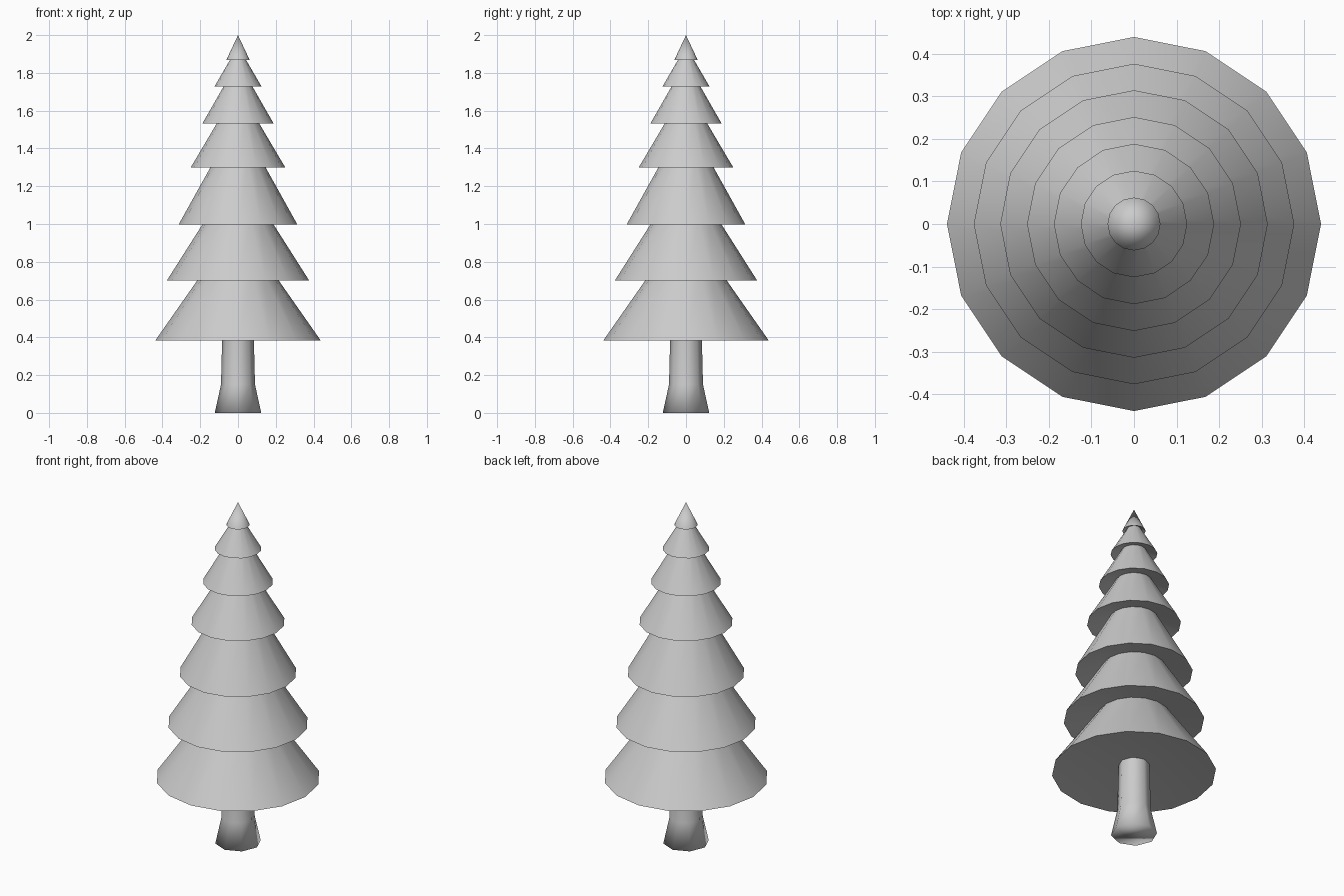
import bpy, bmesh, math

if "Cube" in bpy.data.objects:
    bpy.data.objects.remove(bpy.data.objects["Cube"])


def lathe(name, profile, sides, angle, cap=False):
    """Revolve (radius, z) points around z; radius 0 makes a pole."""
    bm = bmesh.new()
    rings = []
    for r, z in profile:
        n = 1 if r == 0 else sides
        rings.append([bm.verts.new((r * math.cos(2 * math.pi * i / sides),
                                    r * math.sin(2 * math.pi * i / sides), z))
                      for i in range(n)])
    for a, b in zip(rings, rings[1:]):
        for i in range(sides):
            j = (i + 1) % sides
            quad = [a[i % len(a)], a[j % len(a)], b[j % len(b)], b[i % len(b)]]
            bm.faces.new(list(dict.fromkeys(quad)))
    if cap:
        bm.faces.new(rings[0][::-1])
    bmesh.ops.recalc_face_normals(bm, faces=bm.faces)
    mesh = bpy.data.meshes.new(name)
    bm.to_mesh(mesh)
    bm.free()
    obj = bpy.data.objects.new(name, mesh)
    bpy.context.collection.objects.link(obj)
    bpy.ops.object.select_all(action='DESELECT')
    obj.select_set(True)
    bpy.context.view_layer.objects.active = obj
    bpy.ops.object.shade_smooth_by_angle(angle=math.radians(angle))
    return obj


# Trunk, flared at the foot, fully smooth shaded
lathe("trunk", [(0.123, 0), (0.09, 0.15), (0.083, 0.43)], 8, 180, cap=True)

# Foliage tiers: skirt radius, skirt height, radius at the next skirt's height
tiers = [(0.439, 0.382, 0.215), (0.376, 0.702, 0.188), (0.314, 0.998, 0.147),
         (0.251, 1.298, 0.112), (0.188, 1.533, 0.077), (0.125, 1.727, 0.043),
         (0.062, 1.868, 0)]
# Undersides rise slightly inward, so each tier runs on a little past the next skirt
profile = [(0, 0.437)]
for (skirt, z, neck), (_, top, _) in zip(tiers, tiers[1:]):
    rise = 0.1 * (top - z)
    profile += [(skirt, z), (neck - rise * (skirt - neck) / (top - z), top + rise)]
profile += [(0.062, 1.868), (0, 2.0)]
lathe("foliage", profile, 16, 40)
